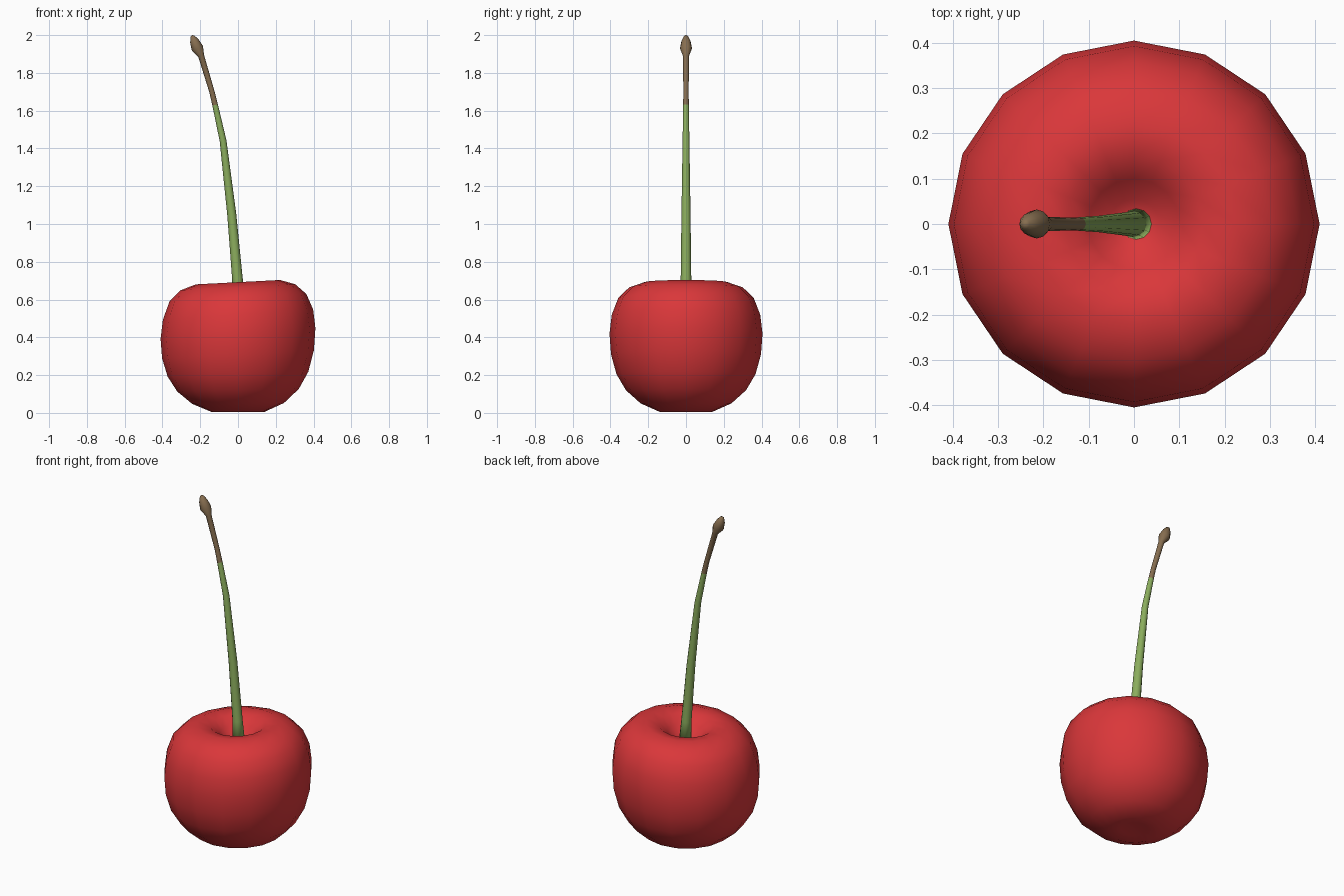
import bpy, bmesh, math
from mathutils import Vector

if "Cube" in bpy.data.objects:
    bpy.data.objects.remove(bpy.data.objects["Cube"])


def material(name, rgb):
    m = bpy.data.materials.new(name)
    m.diffuse_color = (*rgb, 1)
    m.use_nodes = True
    m.node_tree.nodes["Principled BSDF"].inputs["Base Color"].default_value = m.diffuse_color
    return m


red = material("cherry red", (0.70, 0.038, 0.042))
green = material("stem green", (0.26, 0.42, 0.11))
brown = material("stem brown", (0.24, 0.155, 0.08))


def skin_rings(name, rings, mats, cap_start=None, cap_end=None):
    """Bridge rings of points; close each end with a point or an n-gon."""
    bm = bmesh.new()
    loops = [[bm.verts.new(p) for p in r] for r in rings]
    n = len(loops[0])
    for a, b in zip(loops, loops[1:]):
        for i in range(n):
            j = (i + 1) % n
            bm.faces.new((a[i], a[j], b[j], b[i]))
    for loop, cap in ((loops[0], cap_start), (loops[-1], cap_end)):
        if cap is None:
            bm.faces.new(loop)
        else:
            c = bm.verts.new(cap)
            for i in range(n):
                bm.faces.new((loop[i], loop[(i + 1) % n], c))
    bmesh.ops.recalc_face_normals(bm, faces=bm.faces)
    for f in bm.faces:
        f.smooth = True
    me = bpy.data.meshes.new(name)
    bm.to_mesh(me)
    bm.free()
    for m in mats:
        me.materials.append(m)
    ob = bpy.data.objects.new(name, me)
    bpy.context.collection.objects.link(ob)
    return ob


# Fruit: lathed profile, leaning so its right side sits higher
profile = [(0.07, 0.012), (0.138, 0.005), (0.24, 0.05), (0.318, 0.12), (0.368, 0.205),
           (0.397, 0.31), (0.405, 0.42), (0.393, 0.52), (0.358, 0.61), (0.30, 0.665),
           (0.22, 0.692), (0.15, 0.68), (0.10, 0.64), (0.055, 0.595)]


def lean(x, y, z):
    return (x * 1.012, y, z + 0.07 * x * min(1, z / 0.4) * (1 if z < 0.6 else 0.75))


turns = [2 * math.pi * i / 16 for i in range(16)]
skin_rings("fruit", [[lean(r * math.cos(t), r * math.sin(t), z) for t in turns]
                     for r, z in profile], [red], (0, 0, 0.016), (0, 0, 0.58))

# Stem: curved tapering tube ending in a woody knob (x, z, radius)
path = [(0.006, 0.57, 0.035), (-0.003, 0.71, 0.028), (-0.033, 1.05, 0.024),
        (-0.079, 1.44, 0.018), (-0.121, 1.63, 0.015), (-0.138, 1.70, 0.014),
        (-0.195, 1.89, 0.016), (-0.215, 1.93, 0.032), (-0.231, 1.968, 0.024),
        (-0.241, 1.994, 0.011)]
rings = []
for k, (x, z, r) in enumerate(path):
    a, b = path[max(k - 1, 0)], path[min(k + 1, len(path) - 1)]
    d = Vector((b[0] - a[0], 0, b[1] - a[1])).normalized()
    side = Vector((d.z, 0, -d.x))
    rings.append([Vector((x, 0, z)) + r * (math.cos(t) * side + math.sin(t) * Vector((0, 1, 0)))
                  for t in (2 * math.pi * i / 12 for i in range(12))])
stem = skin_rings("stem", rings, [green, brown], None, (-0.243, 0, 2.0))
for f in stem.data.polygons:
    f.material_index = int(f.center.z > 1.63)
